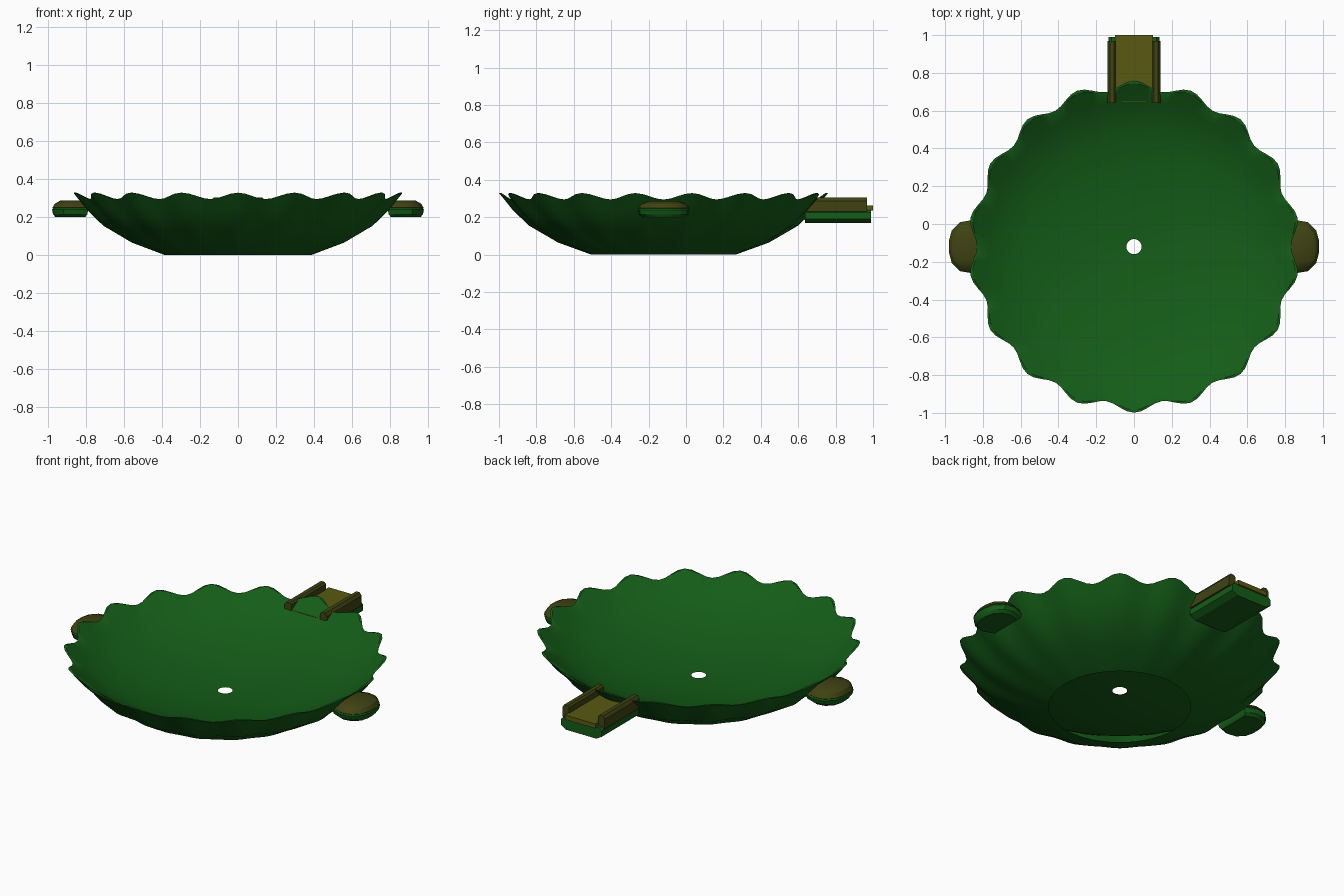
import bpy, bmesh, math

if "Cube" in bpy.data.objects:
    bpy.data.objects.remove(bpy.data.objects["Cube"])

CY = -0.12      # bowl centre in y
LOBES = 18      # scallops round the rim
SEG = LOBES * 8


def material(name, rgb):
    m = bpy.data.materials.new(name)
    m.diffuse_color = (*rgb, 1)
    m.use_nodes = True
    m.node_tree.nodes["Principled BSDF"].inputs["Base Color"].default_value = m.diffuse_color
    return m


GREEN = material("green", (0.007, 0.11, 0.009))
OLIVE = material("olive", (0.10, 0.10, 0.006))
BROWN = material("brown_green", (0.05, 0.055, 0.006))


def finish(bm, name, mat, angle=None, fix=True):
    if fix:
        bmesh.ops.recalc_face_normals(bm, faces=bm.faces)
    me = bpy.data.meshes.new(name)
    bm.to_mesh(me)
    bm.free()
    me.materials.append(mat)
    ob = bpy.data.objects.new(name, me)
    bpy.context.collection.objects.link(ob)
    if angle:
        bpy.ops.object.select_all(action='DESELECT')
        bpy.context.view_layer.objects.active = ob
        ob.select_set(True)
        bpy.ops.object.shade_smooth_by_angle(angle=math.radians(angle))
    return ob


def loft(name, rings, mat, angle=None):
    """Skin a list of equal-length point rings and cap both ends."""
    bm = bmesh.new()
    vs = [[bm.verts.new(p) for p in r] for r in rings]
    n = len(vs[0])
    for a, b in zip(vs, vs[1:]):
        for i in range(n):
            k = (i + 1) % n
            bm.faces.new((a[i], a[k], b[k], b[i]))
    bm.faces.new(vs[0][::-1])
    bm.faces.new(vs[-1])
    return finish(bm, name, mat, angle)


# Scalloped bowl: (radius, z, radial wave, vertical wave), outside up, then inside down
profile = [(0.385, 0.0, 0, 0), (0.56, 0.065, 0.004, 0), (0.71, 0.155, 0.009, 0),
           (0.79, 0.235, 0.016, 0.003), (0.855, 0.312, 0.024, 0.017),
           (0.845, 0.312, 0.02, 0.017), (0.77, 0.262, 0.002, 0.002),
           (0.69, 0.215, 0, 0), (0.58, 0.175, 0, 0), (0.42, 0.135, 0, 0),
           (0.22, 0.108, 0, 0), (0.04, 0.10, 0, 0)]
bm = bmesh.new()
rows = []
for r, z, wr, wz in profile:
    row = []
    for i in range(SEG):
        t = 2 * math.pi * i / SEG
        c = math.cos(LOBES * (t + math.pi / 2))
        rr = r + wr * c
        row.append(bm.verts.new((rr * math.cos(t), CY + rr * math.sin(t), z + wz * c)))
    rows.append(row)
for a, b in zip(rows, rows[1:]):
    for i in range(SEG):
        k = (i + 1) % SEG
        bm.faces.new((a[i], a[k], b[k], b[i]))
finish(bm, "bowl", GREEN, 35, fix=False)


# Pouring spout at the back: cross-sections in (x, z) run along y
def bar(name, section, y0, y1, mat):
    return loft(name, [[(x, y, z) for x, z in section] for y in (y0, y1)], mat)


bar("spout_base", [(-0.10, 0.17), (0.10, 0.17), (0.135, 0.19), (0.135, 0.225),
                   (0.12, 0.24), (-0.12, 0.24), (-0.135, 0.225), (-0.135, 0.19)],
    0.635, 0.99, GREEN)
bar("spout_floor", [(-0.10, 0.235), (0.10, 0.235), (0.10, 0.262), (-0.10, 0.262)],
    0.645, 1.0, OLIVE)
for s, side in ((-1, "left"), (1, "right")):
    wall = [(0.095, 0.23), (0.14, 0.23), (0.14, 0.288), (0.128, 0.305),
            (0.105, 0.305), (0.095, 0.295)]
    bar("spout_wall_" + side, [(s * x, z) for x, z in wall], 0.64, 0.968, BROWN)

# Side handles: rounded outline, green underside and brown pad on top
half = [(0.79, 0.115), (0.86, 0.14), (0.92, 0.13), (0.965, 0.085), (0.98, 0.03)]
outline = half + [(x, -y) for x, y in reversed(half)]


def layer(s, z, k):
    return [(s * (0.88 + (x - 0.88) * k), CY + y * k, z) for x, y in outline]


for s, side in ((-1, "left"), (1, "right")):
    loft("handle_base_" + side,
         [layer(s, 0.20, 0.82), layer(s, 0.215, 0.95), layer(s, 0.24, 1.0),
          layer(s, 0.25, 0.95)], GREEN, 30)
    loft("handle_pad_" + side,
         [layer(s, 0.235, 0.9), layer(s, 0.25, 0.98), layer(s, 0.272, 0.85),
          layer(s, 0.288, 0.55)], BROWN, 30)
